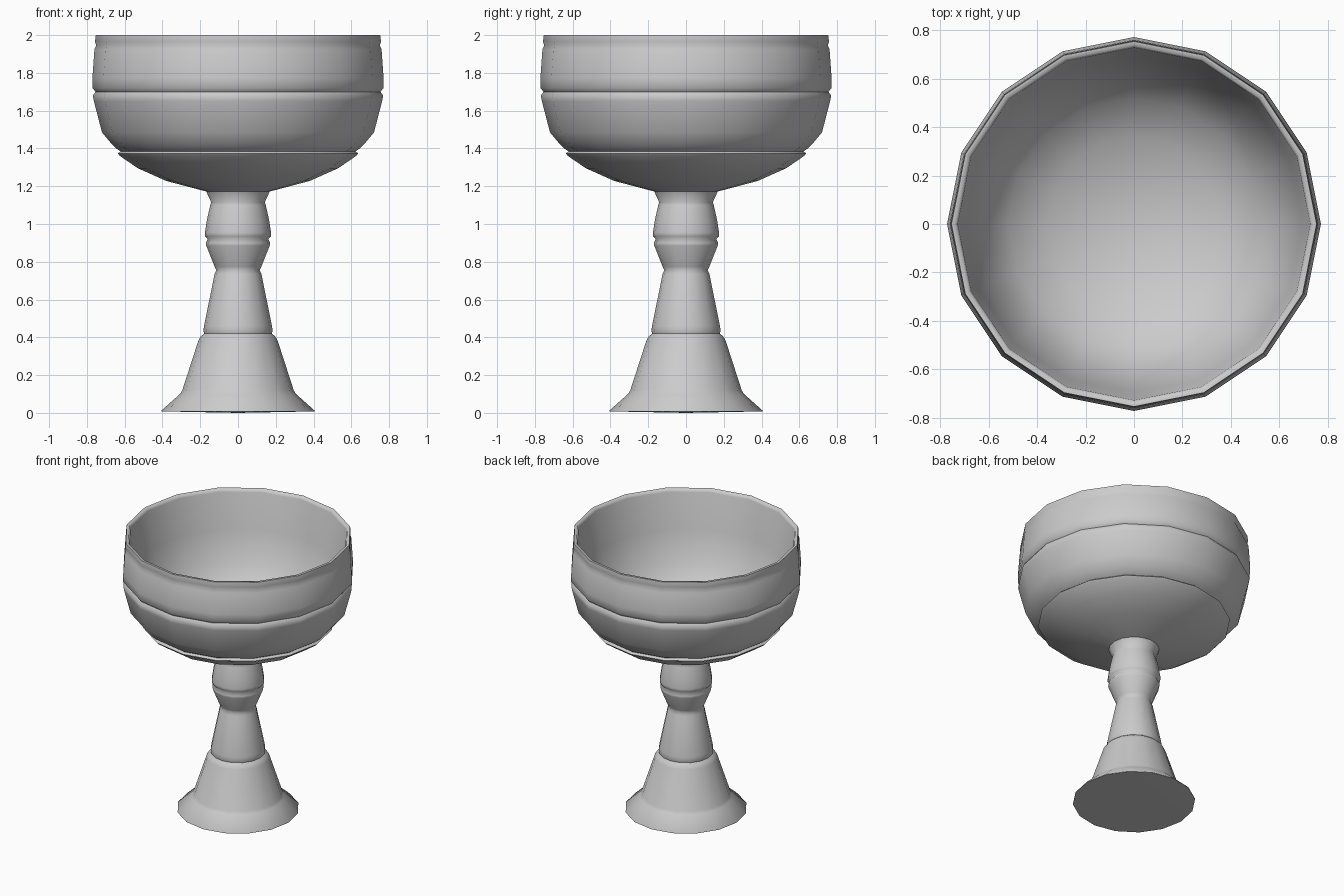
import bpy, bmesh
from math import cos, sin, radians, tau

SIDES = 16


def lathe(name, profile):
    """Revolve (radius, height) points about z; radius 0 closes to a single point."""
    bm = bmesh.new()
    rings = []
    for r, z in profile:
        n = SIDES if r > 0 else 1
        rings.append([bm.verts.new((r * cos(tau * i / SIDES), r * sin(tau * i / SIDES), z))
                      for i in range(n)])
    for a, b in zip(rings, rings[1:]):
        for i in range(SIDES):
            j = (i + 1) % SIDES
            quad = [a[i % len(a)], a[j % len(a)], b[j % len(b)], b[i % len(b)]]
            bm.faces.new(list(dict.fromkeys(quad)))
    mesh = bpy.data.meshes.new(name)
    bm.to_mesh(mesh)
    bm.free()
    obj = bpy.data.objects.new(name, mesh)
    bpy.context.collection.objects.link(obj)
    bpy.ops.object.select_all(action='DESELECT')
    obj.select_set(True)
    bpy.context.view_layer.objects.active = obj
    bpy.ops.object.shade_smooth_by_angle(angle=radians(75))
    return obj


# flared foot with a closed underside
lathe("foot", [(0, 0), (0.405, 0.008), (0.405, 0.013), (0.307, 0.10), (0.295, 0.12),
               (0.209, 0.385), (0.197, 0.405), (0.179, 0.42)])

# tapered stem with a grooved knop
lathe("stem", [(0.179, 0.42), (0.183, 0.435), (0.180, 0.46), (0.124, 0.735), (0.115, 0.755),
               (0.124, 0.775), (0.168, 0.885), (0.171, 0.90), (0.160, 0.92), (0.175, 0.935),
               (0.175, 0.955), (0.165, 1.02), (0.147, 1.10), (0.142, 1.115), (0.168, 1.172)])

# grooved bowl: outside, rim, then a steep inner wall with a shallow floor
lathe("bowl", [(0.168, 1.172), (0.38, 1.228), (0.53, 1.295), (0.625, 1.36), (0.637, 1.373),
               (0.622, 1.385), (0.648, 1.402), (0.67, 1.425), (0.72, 1.485), (0.763, 1.65),
               (0.769, 1.68), (0.754, 1.70), (0.771, 1.72), (0.771, 1.77), (0.76, 1.925),
               (0.751, 1.945), (0.757, 1.965), (0.753, 2.0), (0.735, 2.0),
               (0.727, 1.98), (0.695, 1.72), (0.62, 1.50), (0.52, 1.36),
               (0.36, 1.275), (0.16, 1.215), (0, 1.21)])
